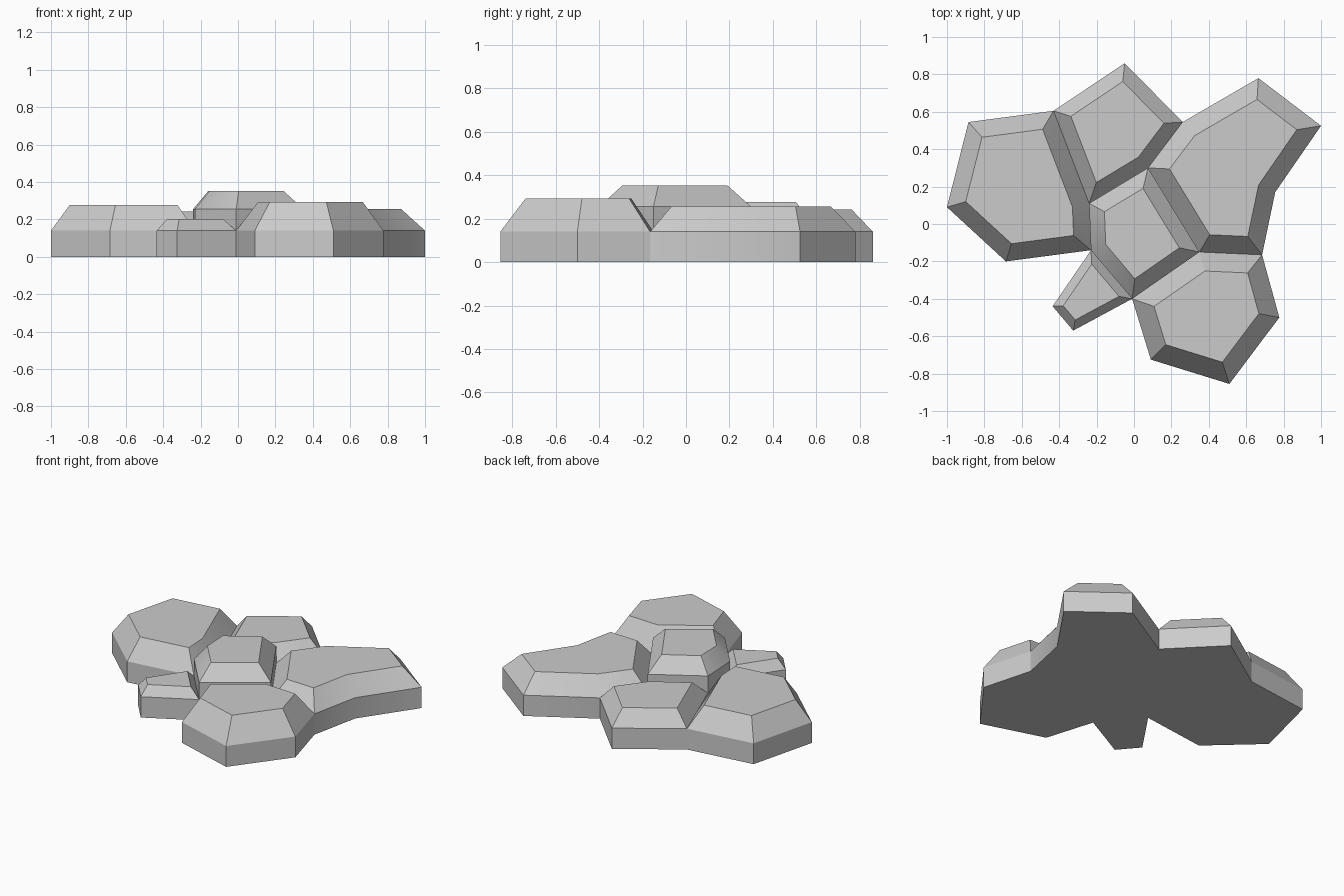
import bpy, math
from mathutils import Vector

if "Cube" in bpy.data.objects:
    bpy.data.objects.remove(bpy.data.objects["Cube"])


def inset(outline, d):
    """Move every edge of a counter-clockwise outline inward by d."""
    pts = [Vector(p) for p in outline]
    result = []
    for i, p in enumerate(pts):
        a = (p - pts[i - 1]).normalized()
        b = (pts[(i + 1) % len(pts)] - p).normalized()
        na, nb = Vector((-a.y, a.x)), Vector((-b.y, b.x))
        result.append(p + (na + nb) * d / (1 + na.dot(nb)))
    return result


def stone(name, outline, rim, top, bevel):
    """Upright slab up to the rim, then a chamfer to a flat top."""
    n = len(outline)
    verts = [(x, y, 0) for x, y in outline]
    verts += [(x, y, rim) for x, y in outline]
    verts += [(x, y, top) for x, y in inset(outline, bevel)]
    faces = [tuple(reversed(range(n))), tuple(range(2 * n, 3 * n))]
    for k in (0, n):
        for i in range(n):
            j = (i + 1) % n
            faces.append((k + i, k + j, k + n + j, k + n + i))
    mesh = bpy.data.meshes.new(name)
    mesh.from_pydata(verts, [], faces)
    obj = bpy.data.objects.new(name, mesh)
    bpy.context.collection.objects.link(obj)
    bpy.ops.object.select_all(action='DESELECT')
    obj.select_set(True)
    bpy.context.view_layer.objects.active = obj
    bpy.ops.object.shade_smooth_by_angle(angle=math.radians(30))


# Corners shared by neighbouring stones
A, B, C = (-0.24, 0.11), (-0.23, -0.14), (-0.01, -0.4)
D, E = (0.35, -0.15), (0.075, 0.30)
F, G, H = (-0.43, 0.605), (0.26, 0.545), (0.685, -0.165)

# Raised stone in the middle
stone("center_stone", [A, B, C, D, E], 0.255, 0.353, 0.08)
# Ring of lower stones
stone("left_stone", [F, (-0.885, 0.545), (-1, 0.09), (-0.685, -0.2), B, A],
      0.14, 0.277, 0.09)
stone("back_stone", [(-0.05, 0.86), F, A, E, G], 0.14, 0.243, 0.076)
stone("right_stone", [G, E, D, H, (0.755, 0.17), (1, 0.525), (0.665, 0.78)],
      0.14, 0.257, 0.095)
stone("front_right_stone", [D, C, (0.09, -0.725), (0.51, -0.855), (0.777, -0.5), H],
      0.14, 0.293, 0.1)
stone("small_front_stone", [B, (-0.435, -0.44), (-0.325, -0.57), C],
      0.14, 0.203, 0.045)
